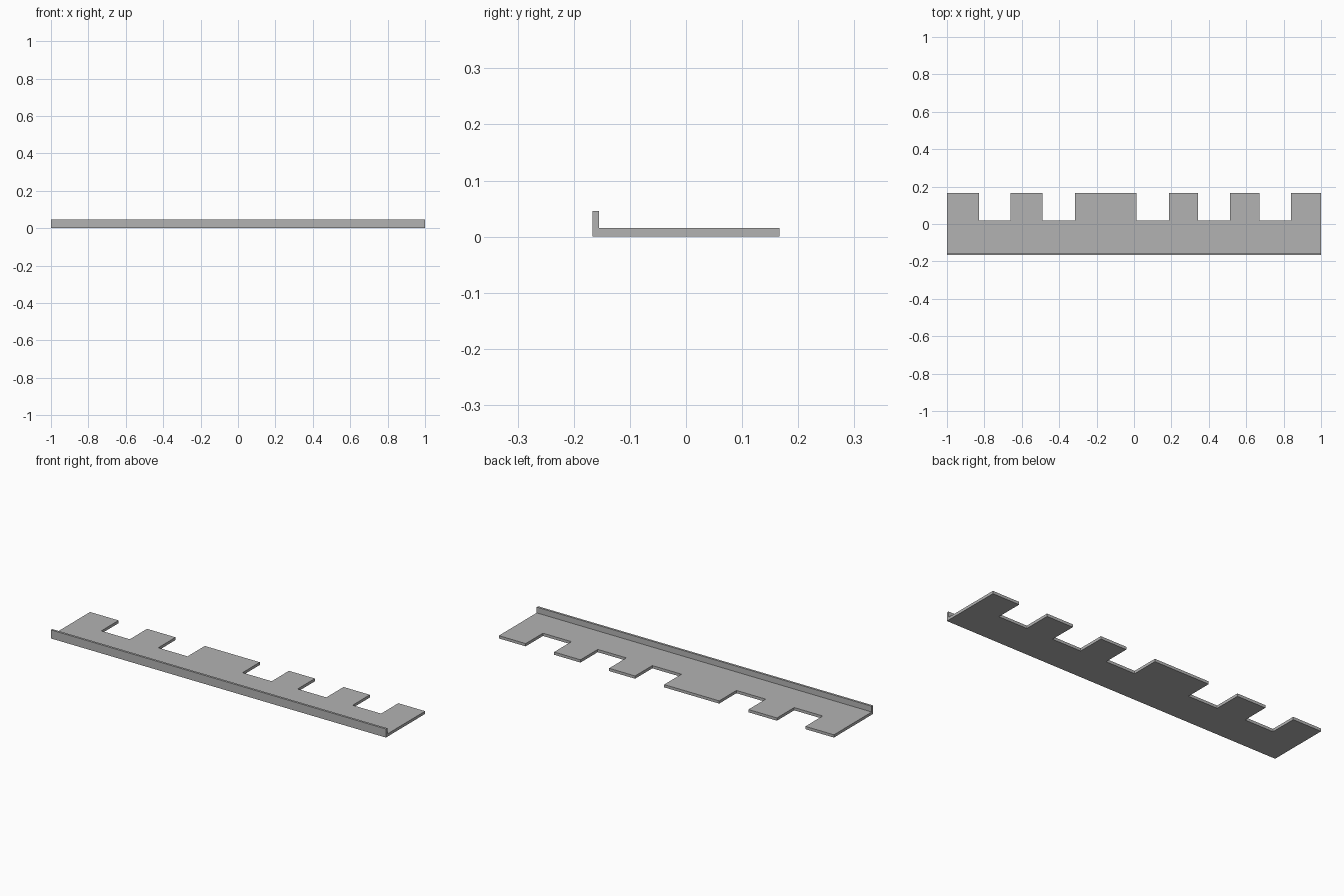
import bpy
import bmesh

cube = bpy.data.objects.get("Cube")
if cube:
    bpy.data.objects.remove(cube, do_unlink=True)

FRONT, LIP_BACK, NOTCH, BACK = -0.167, -0.155, 0.02, 0.167
PLATE_H, LIP_H = 0.015, 0.046
TEETH = [(-1, -0.83), (-0.66, -0.49), (-0.315, 0.013),
         (0.187, 0.342), (0.513, 0.67), (0.84, 1)]

grey = bpy.data.materials.new("plain grey")
grey.use_nodes = True
colour = (0.45, 0.45, 0.45, 1)
grey.diffuse_color = colour
grey.node_tree.nodes["Principled BSDF"].inputs["Base Color"].default_value = colour

bm = bmesh.new()


def raise_face(face, height):
    """Extrude a face straight up, leaving only its new top."""
    result = bmesh.ops.extrude_face_region(bm, geom=[face])
    verts = [v for v in result["geom"] if isinstance(v, bmesh.types.BMVert)]
    bmesh.ops.translate(bm, verts=verts, vec=(0, 0, height))


# Toothed plate outline: along the lip, then around the teeth from right to left
outline = [(-1, LIP_BACK), (1, LIP_BACK)]
for x0, x1 in reversed(TEETH):
    tooth = [(x1, NOTCH), (x1, BACK), (x0, BACK), (x0, NOTCH)]
    if x1 == 1:
        tooth = tooth[1:]
    if x0 == -1:
        tooth = tooth[:-1]
    outline += tooth
plate_verts = [bm.verts.new((x, y, 0)) for x, y in outline]
plate = bm.faces.new(plate_verts)

# Front strip shares the plate's front edge
corners = [bm.verts.new((x, FRONT, 0)) for x in (-1, 1)]
strip = bm.faces.new([corners[0], corners[1], plate_verts[1], plate_verts[0]])

# Thicken both together, keeping the underside closed
bottoms = bmesh.ops.duplicate(bm, geom=[plate, strip])
raised = bmesh.ops.extrude_face_region(bm, geom=[plate, strip])
top_verts = [v for v in raised["geom"] if isinstance(v, bmesh.types.BMVert)]
bmesh.ops.translate(bm, verts=top_verts, vec=(0, 0, PLATE_H))
bmesh.ops.remove_doubles(bm, verts=bm.verts[:], dist=0.0001)

# Upright lip rises from the front strip
lip = min((f for f in bm.faces
           if all(abs(v.co.z - PLATE_H) < 0.0001 for v in f.verts)),
          key=lambda f: f.calc_center_median().y)
raise_face(lip, LIP_H - PLATE_H)
for face in [f for f in bm.faces if not f.is_valid]:
    bm.faces.remove(face)
bmesh.ops.recalc_face_normals(bm, faces=bm.faces[:])

mesh = bpy.data.meshes.new("toothed_rail")
bm.to_mesh(mesh)
bm.free()
mesh.materials.append(grey)
rail = bpy.data.objects.new("toothed_rail", mesh)
bpy.context.collection.objects.link(rail)
